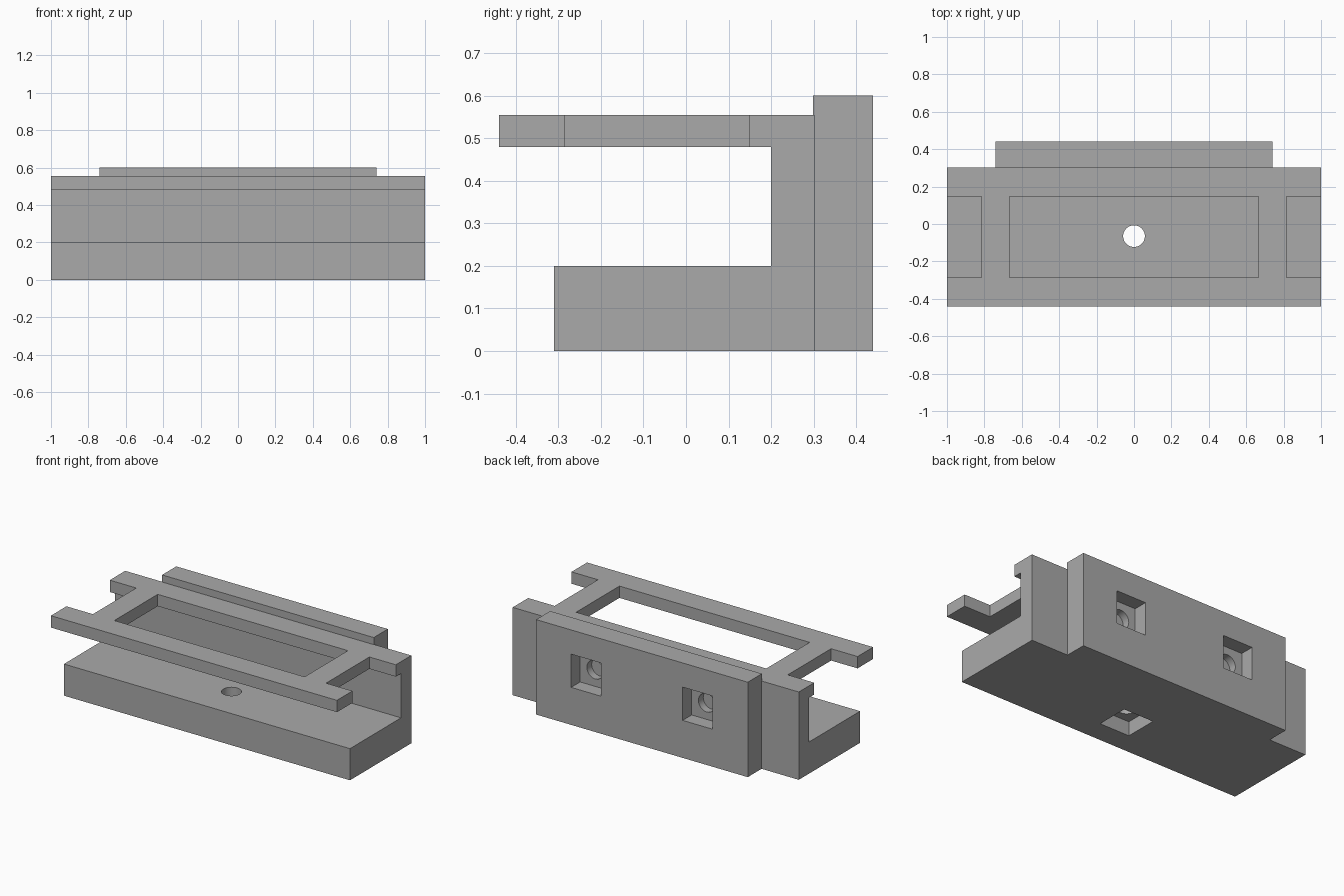
import bpy, bmesh, math
from mathutils import Matrix

cube = bpy.data.objects.get("Cube")
if cube:
    bpy.data.objects.remove(cube, do_unlink=True)

grey = bpy.data.materials.new("plain_grey")
grey.use_nodes = True
grey.diffuse_color = (0.4, 0.4, 0.4, 1)
grey.node_tree.nodes["Principled BSDF"].inputs["Base Color"].default_value = (0.4, 0.4, 0.4, 1)


def finish(name, bm):
    bmesh.ops.recalc_face_normals(bm, faces=bm.faces)
    mesh = bpy.data.meshes.new(name)
    bm.to_mesh(mesh)
    bm.free()
    mesh.materials.append(grey)
    obj = bpy.data.objects.new(name, mesh)
    bpy.context.collection.objects.link(obj)
    return obj


def box(name, x, y, z):
    """Box from (min, max) ranges."""
    bm = bmesh.new()
    bmesh.ops.create_cube(bm, size=1)
    for v in bm.verts:
        for i, r in enumerate((x, y, z)):
            v.co[i] = r[0] if v.co[i] < 0 else r[1]
    return finish(name, bm)


def rod(name, centre, radius, depth, axis):
    bm = bmesh.new()
    turn = Matrix.Rotation(math.pi / 2, 4, 'X') if axis == 'Y' else Matrix()
    bmesh.ops.create_cone(bm, cap_ends=True, segments=48, radius1=radius, radius2=radius,
                          depth=depth, matrix=Matrix.Translation(centre) @ turn)
    return finish(name, bm)


def cut(target, cutter):
    """Subtract the cutter, then discard it."""
    cutter.hide_render = True
    mod = target.modifiers.new("cut", 'BOOLEAN')
    mod.operation, mod.solver, mod.object = 'DIFFERENCE', 'EXACT', cutter
    bpy.ops.object.select_all(action='DESELECT')
    bpy.context.view_layer.objects.active = target
    target.select_set(True)
    bpy.ops.object.modifier_apply(modifier=mod.name)
    bpy.data.objects.remove(cutter, do_unlink=True)


HOLE = 0.058      # screw hole radius
NUT = 0.105       # half width of the square nut pockets
POCKET = 0.09     # pocket depth

# C-shaped bracket: side profile (y, z) extruded along x
profile = [(-0.31, 0), (0.302, 0), (0.302, 0.555), (-0.44, 0.555),
           (-0.44, 0.48), (0.2, 0.48), (0.2, 0.2), (-0.31, 0.2)]
bm = bmesh.new()
face = bm.faces.new([bm.verts.new((-1, y, z)) for y, z in profile])
side = bmesh.ops.extrude_face_region(bm, geom=[face])
bmesh.ops.translate(bm, vec=(2, 0, 0),
                    verts=[g for g in side["geom"] if isinstance(g, bmesh.types.BMVert)])
bracket = finish("bracket", bm)

# Window and end notches through the top frame
opening = (-0.285, 0.148)
for x in ((-0.665, 0.665), (0.815, 1.1), (-1.1, -0.815)):
    cut(bracket, box("opening_cutter", x, opening, (0.4, 0.7)))

# Vertical screw hole with square nut pocket under the base
cut(bracket, rod("hole_cutter", (0, -0.065, 0.1), HOLE, 0.3, 'Z'))
cut(bracket, box("pocket_cutter", (-NUT, NUT), (-0.065 - NUT, -0.065 + NUT), (-0.1, POCKET)))

# Back plate with two nut pockets, each with a screw hole
back_plate = box("back_plate", (-0.74, 0.74), (0.299, 0.44), (0, 0.6))
for x in (-0.39, 0.39):
    cut(back_plate, rod("hole_cutter", (x, 0.37, 0.342), HOLE, 0.3, 'Y'))
    cut(back_plate, box("pocket_cutter", (x - NUT, x + NUT), (0.44 - POCKET, 0.5),
                        (0.342 - NUT, 0.342 + NUT)))

# Round holes shade smooth, edges stay sharp
for obj in (bracket, back_plate):
    bpy.ops.object.select_all(action='DESELECT')
    bpy.context.view_layer.objects.active = obj
    obj.select_set(True)
    bpy.ops.object.shade_smooth_by_angle(angle=math.radians(30))
